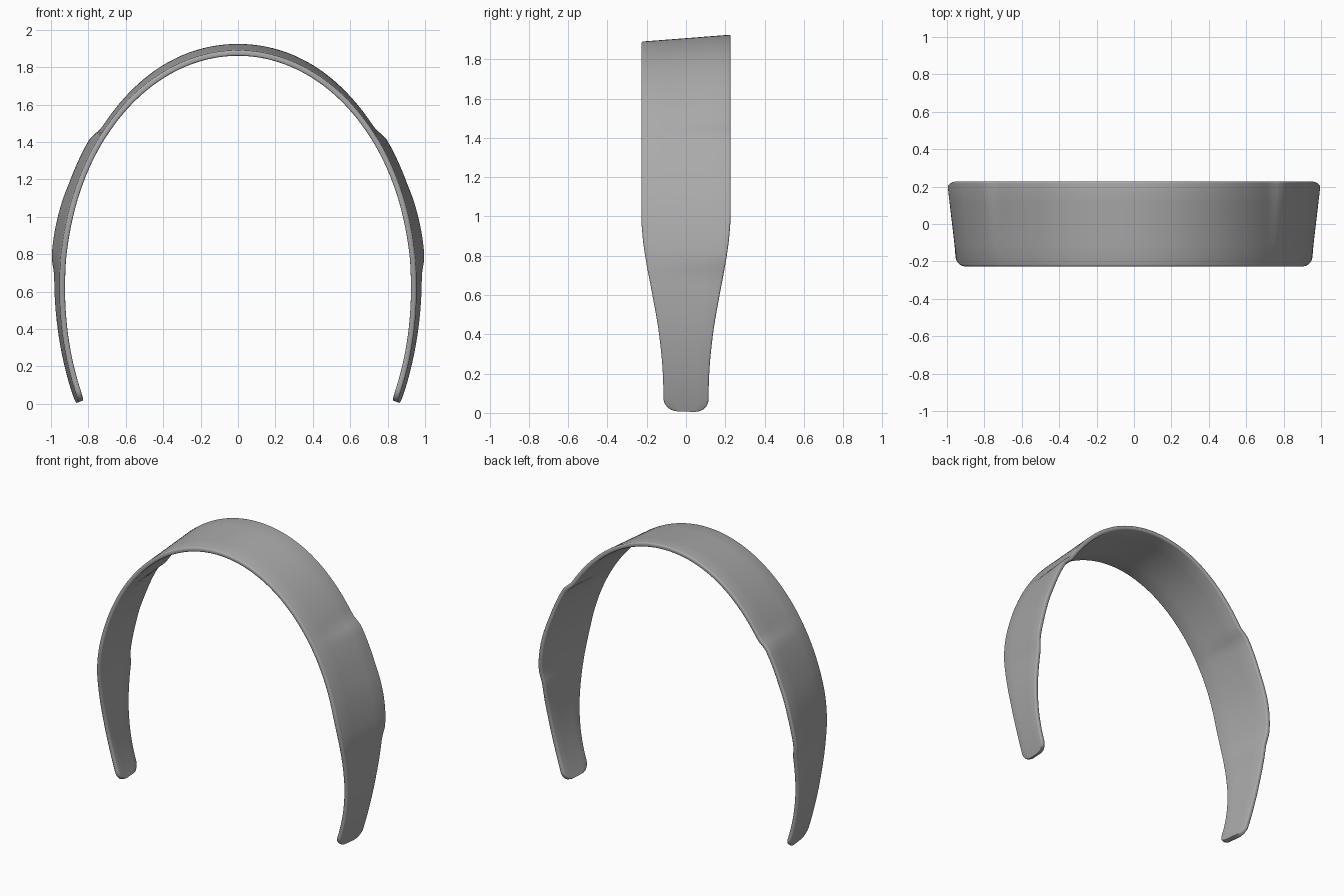
import bpy, bmesh, math
from mathutils import Vector

cube = bpy.data.objects.get("Cube")
if cube:
    bpy.data.objects.remove(cube)

HALF = 0.227      # half of the full band width
THICK = 0.03
BEVEL = 0.01
MID_Z = 0.65      # height of the widest point of the arch
TIP = math.radians(-27.7)

# (height, value) keys: outward flare of the back edge, and half width
FLARE = [(0, .04), (.68, .037), (.79, .056), (1.05, .05), (1.2, .042),
         (1.39, .041), (1.47, .018), (1.6, .022), (1.89, .035)]
WIDTH = [(0, .115), (.1, .115), (.2, .118), (.4, .137), (.6, .171),
         (.8, .208), (.9, .221), (1.0, HALF), (1.9, HALF)]


def lookup(keys, z):
    """Smooth interpolation through the keys (cubic with averaged slopes)."""
    z = min(max(z, keys[0][0]), keys[-1][0])
    slopes = [(b[1] - a[1]) / (b[0] - a[0]) for a, b in zip(keys, keys[1:])]

    def tangent(i):
        if i == 0 or i == len(slopes) or slopes[i - 1] * slopes[i] <= 0:
            return 0
        a, b = slopes[i - 1], slopes[i]
        return 2 * a * b / (a + b)

    for i, ((z0, v0), (z1, v1)) in enumerate(zip(keys, keys[1:])):
        if z <= z1:
            h = z1 - z0
            t = (z - z0) / h
            return (v0 * (1 + 2 * t) * (1 - t) ** 2 + v1 * t * t * (3 - 2 * t)
                    + h * t * (1 - t) * (tangent(i) * (1 - t) - tangent(i + 1) * t))


def section(half):
    """Rounded rectangle as (y, depth below the outer surface)."""
    pts = []
    corners = [(half, 0, 1, 1), (half, THICK, 1, -1),
               (-half, THICK, -1, -1), (-half, 0, -1, 1)]
    for k, (y, d, sy, sd) in enumerate(corners):
        arc = [math.pi / 2 * i / 3 for i in range(4)]
        if k % 2 == 0:
            arc.reverse()
        for a in arc:
            pts.append((y - sy * BEVEL * (1 - math.cos(a)),
                        d + sd * BEVEL * (1 - math.sin(a))))
        # extra points across the broad faces
        if k == 1:
            pts += [(half * f, THICK) for f in (.5, 0, -.5)]
        if k == 3:
            pts += [(half * f, 0) for f in (-.5, 0, .5)]
    return pts


def ring(theta):
    """One cross-section of the band at an angle around the arch."""
    s, c = math.sin(theta), math.cos(theta)
    rz = 1.24 if s >= 0 else 1.37
    base = Vector((.95 * c, 0, MID_Z + rz * s))
    normal = Vector((c / .95, 0, s / rz)).normalized()
    half = lookup(WIDTH, base.z)
    # rounded corners of the tips
    radius = .065
    along = (min(theta, math.pi - theta) - TIP) * 1.27
    if along < radius:
        half -= radius * (1 - math.sqrt(max(0, 1 - (1 - along / radius) ** 2)))
    flare = lookup(FLARE, base.z)
    out = []
    for y, depth in section(half):
        p = base + normal * (flare * (y + HALF) / (2 * HALF) - depth)
        out.append((p.x, y, p.z))
    return out


# Ring angles: dense at the rounded tips, even along the arch
tip_steps = [TIP + .052 * (1 - math.cos(math.pi / 2 * i / 8)) for i in range(9)]
start, count = tip_steps[-1], 130
arch = [start + (math.pi - 2 * start) * i / count for i in range(1, count)]
angles = tip_steps + arch + [math.pi - a for a in reversed(tip_steps)]

# Loft the band
bm = bmesh.new()
rings = [[bm.verts.new(p) for p in ring(a)] for a in angles]
for r0, r1 in zip(rings, rings[1:]):
    n = len(r0)
    for i in range(n):
        j = (i + 1) % n
        bm.faces.new((r0[i], r0[j], r1[j], r1[i]))
bm.faces.new(rings[0])
bm.faces.new(rings[-1])
bmesh.ops.recalc_face_normals(bm, faces=bm.faces)
mesh = bpy.data.meshes.new("headband")
bm.to_mesh(mesh)
bm.free()
band = bpy.data.objects.new("headband", mesh)
bpy.context.collection.objects.link(band)

# Plain grey plastic
mat = bpy.data.materials.new("grey_plastic")
mat.use_nodes = True
grey = (.4, .4, .4, 1)
mat.diffuse_color = grey
mat.node_tree.nodes["Principled BSDF"].inputs["Base Color"].default_value = grey
mesh.materials.append(mat)

bpy.ops.object.select_all(action='DESELECT')
band.select_set(True)
bpy.context.view_layer.objects.active = band
bpy.ops.object.shade_smooth_by_angle(angle=math.radians(35))
